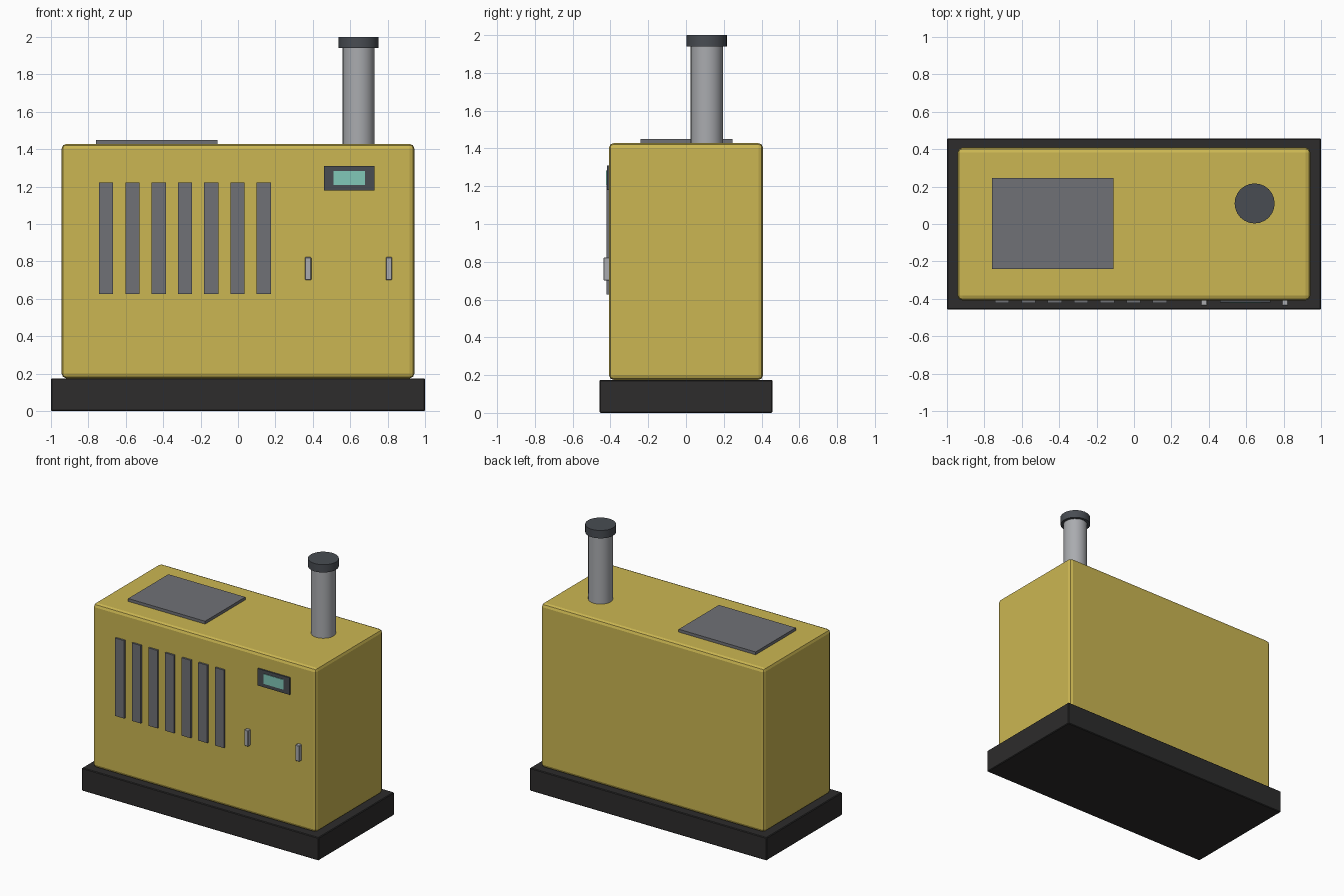
import bpy

if "Cube" in bpy.data.objects:
    bpy.data.objects.remove(bpy.data.objects["Cube"], do_unlink=True)


def material(name, r, g, b):
    m = bpy.data.materials.new(name)
    m.use_nodes = True
    m.diffuse_color = (r, g, b, 1)
    m.node_tree.nodes["Principled BSDF"].inputs["Base Color"].default_value = (r, g, b, 1)
    return m


yellow = material("yellow_paint", 0.60, 0.47, 0.085)
black = material("black_base", 0.026, 0.025, 0.025)
grey = material("vent_grey", 0.16, 0.165, 0.18)
dark = material("dark_grey", 0.065, 0.073, 0.085)
steel = material("steel", 0.40, 0.41, 0.43)
teal = material("screen_teal", 0.22, 0.58, 0.48)


def finish(name, mat, bevel, segments):
    ob = bpy.context.object
    ob.name = name
    ob.data.materials.append(mat)
    if bevel:
        mod = ob.modifiers.new("Bevel", "BEVEL")
        mod.width = bevel
        mod.segments = segments
        mod.limit_method = 'ANGLE'
    return ob


def box(name, mat, x, y, z, bevel=0, segments=2):
    """Box from (min, max) ranges on each axis."""
    spans = (x, y, z)
    bpy.ops.mesh.primitive_cube_add(size=1, location=[(a + b) / 2 for a, b in spans])
    bpy.context.object.scale = [b - a for a, b in spans]
    bpy.ops.object.transform_apply(location=False, rotation=False, scale=True)
    return finish(name, mat, bevel, segments)


def cylinder(name, mat, radius, x, y, z):
    bpy.ops.mesh.primitive_cylinder_add(vertices=24, radius=radius, depth=z[1] - z[0],
                                        location=(x, y, sum(z) / 2))
    bpy.ops.object.shade_smooth_by_angle()
    return finish(name, mat, 0, 1)


# Base and housing
box("base", black, (-1, 1), (-0.457, 0.457), (0, 0.175), 0.005, 1)
box("housing", yellow, (-0.943, 0.943), (-0.408, 0.408), (0.175, 1.428), 0.025, 2)

# Roof panel
box("roof_panel", grey, (-0.76, -0.11), (-0.24, 0.245), (1.42, 1.45))

# Front vent slats
for i in range(7):
    cx = -0.705 + 0.1405 * i
    box(f"vent_slat_{i + 1}", grey, (cx - 0.038, cx + 0.038), (-0.422, -0.4), (0.627, 1.222))

# Control display
box("display_frame", dark, (0.46, 0.73), (-0.419, -0.4), (1.18, 1.31))
box("display_screen", teal, (0.51, 0.68), (-0.423, -0.415), (1.208, 1.284))

# Door handles
for side, cx in (("right", 0.375), ("left", 0.807)):
    box(f"handle_{side}", steel, (cx - 0.017, cx + 0.017), (-0.437, -0.4), (0.70, 0.823), 0.004, 1)

# Exhaust stack
cylinder("exhaust_pipe", steel, 0.086, 0.645, 0.11, (1.4, 1.95))
cylinder("exhaust_cap", dark, 0.107, 0.645, 0.11, (1.94, 2.0))
